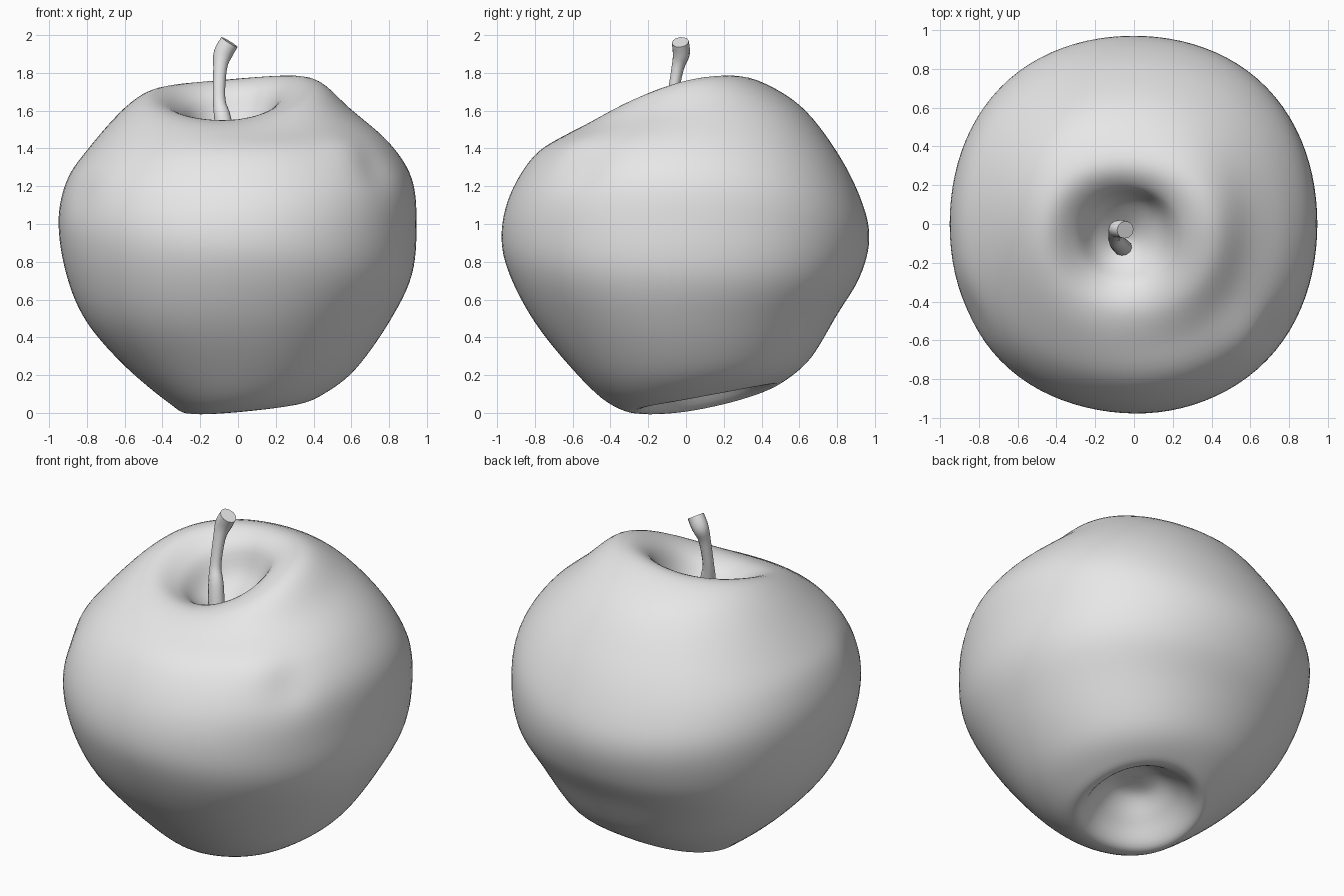
import bpy, bmesh, math
from mathutils import Vector

if "Cube" in bpy.data.objects:
    bpy.data.objects.remove(bpy.data.objects["Cube"])

grey = bpy.data.materials.new("plain_grey")
grey.diffuse_color = (0.8, 0.8, 0.8, 1)
grey.use_nodes = True
grey.node_tree.nodes["Principled BSDF"].inputs["Base Color"].default_value = grey.diffuse_color


def catmull(a, b, c, d, t):
    return [0.5 * (2 * q + (r - p) * t + (2 * p - 5 * q + 4 * r - s) * t * t
                   + (3 * q - p - 3 * r + s) * t ** 3) for p, q, r, s in zip(a, b, c, d)]


def smooth_rows(rows, steps):
    out = []
    for i in range(len(rows) - 1):
        a, d = rows[max(i - 1, 0)], rows[min(i + 2, len(rows) - 1)]
        out += [catmull(a, rows[i], rows[i + 1], d, k / steps) for k in range(steps)]
    return out + [list(rows[-1])]


def loft(name, rings, angle):
    """Skin a stack of closed rings and cap both ends."""
    bm = bmesh.new()
    vs = [[bm.verts.new(p) for p in ring] for ring in rings]
    n = len(vs[0])
    for lo, hi in zip(vs, vs[1:]):
        for j in range(n):
            bm.faces.new((lo[j], lo[(j + 1) % n], hi[(j + 1) % n], hi[j]))
    bm.faces.new(vs[0][::-1])
    bm.faces.new(vs[-1])
    bmesh.ops.recalc_face_normals(bm, faces=bm.faces)
    me = bpy.data.meshes.new(name)
    bm.to_mesh(me)
    bm.free()
    ob = bpy.data.objects.new(name, me)
    bpy.context.collection.objects.link(ob)
    me.materials.append(grey)
    bpy.ops.object.select_all(action='DESELECT')
    ob.select_set(True)
    bpy.context.view_layer.objects.active = ob
    bpy.ops.object.shade_smooth_by_angle(angle=math.radians(angle))
    return ob


# Fruit: rings from bottom hollow, round the side, into the top hollow
# left x, right x, front y, back y, then height at left, right, front, back
ROWS = [
    (.05, .07, .06, .08, .27, .27, .27, .27),
    (-.08, .18, -.06, .20, .24, .25, .24, .27),
    (-.18, .28, -.16, .32, .14, .18, .12, .21),
    (-.28, .36, -.26, .43, .025, .09, .01, .15),
    (-.37, .46, -.42, .52, .06, .11, .06, .17),
    (-.60, .62, -.60, .66, .25, .23, .23, .29),
    (-.80, .80, -.80, .80, .48, .48, .48, .52),
    (-.905, .92, -.93, .92, .72, .73, .73, .72),
    (-.95, .945, -.97, .97, 1.0, 1.0, .93, .92),
    (-.91, .92, -.925, .93, 1.22, 1.24, 1.15, 1.12),
    (-.80, .80, -.80, .80, 1.39, 1.43, 1.36, 1.38),
    (-.60, .60, -.62, .60, 1.61, 1.60, 1.48, 1.63),
    (-.45, .42, -.45, .35, 1.68, 1.74, 1.55, 1.765),
    (-.30, .24, -.32, .20, 1.60, 1.69, 1.53, 1.71),
    (-.20, .12, -.22, .12, 1.46, 1.50, 1.45, 1.52),
    (-.06, -.05, -.08, -.07, 1.34, 1.34, 1.34, 1.34),
]

# Small dents and swellings: centre, radius, amount
LUMPS = [((.72, -.55, 1.30), .13, -.02), ((.60, -.60, 1.42), .15, .015),
         ((-.80, -.45, 1.15), .14, -.015), ((.62, -.62, .40), .3, -.015),
         ((.10, -.85, 1.05), .3, .01)]


def fruit_point(row, th):
    xl, xr, yf, yb, zl, zr, zf, zb = row
    c, s = math.cos(th), math.sin(th)
    bulge = 1 + .025 * math.sin(2 * th) ** 2
    z = ((zl + zr + zf + zb) / 4 + (zr - zl) / 2 * c + (zb - zf) / 2 * s
         + (zr + zl - zb - zf) / 4 * math.cos(2 * th))
    p = Vector(((xl + xr) / 2 + (xr - xl) / 2 * c * bulge,
                (yf + yb) / 2 + (yb - yf) / 2 * s * bulge, z))
    out = (p - Vector((0, 0, .9))).normalized()
    push = sum(a * math.exp(-((p - Vector(q)).length / r) ** 2) for q, r, a in LUMPS)
    return p + out * push


SIDES = 96
fruit = loft("fruit", [[fruit_point(row, 2 * math.pi * j / SIDES) for j in range(SIDES)]
                       for row in smooth_rows(ROWS, 6)], 80)

# Stem: bent tube, flared at the cut tip (x, y, z, radius)
PATH = [(-.05, -.13, 1.30, .050), (-.08, -.10, 1.55, .045), (-.10, -.075, 1.66, .033),
        (-.095, -.045, 1.82, .036), (-.08, -.025, 1.90, .050), (-.045, -.03, 1.963, .050)]
path = smooth_rows(PATH, 4)
rings = []
for i, (x, y, z, r) in enumerate(path):
    a, b = path[max(i - 1, 0)], path[min(i + 1, len(path) - 1)]
    turn = Vector((0, 0, 1)).rotation_difference(Vector(b[:3]) - Vector(a[:3]))
    rings.append([Vector((x, y, z)) + turn @ Vector((r * math.cos(t), r * .9 * math.sin(t), 0))
                  for t in (2 * math.pi * j / 12 for j in range(12))])
stem = loft("stem", rings, 40)
